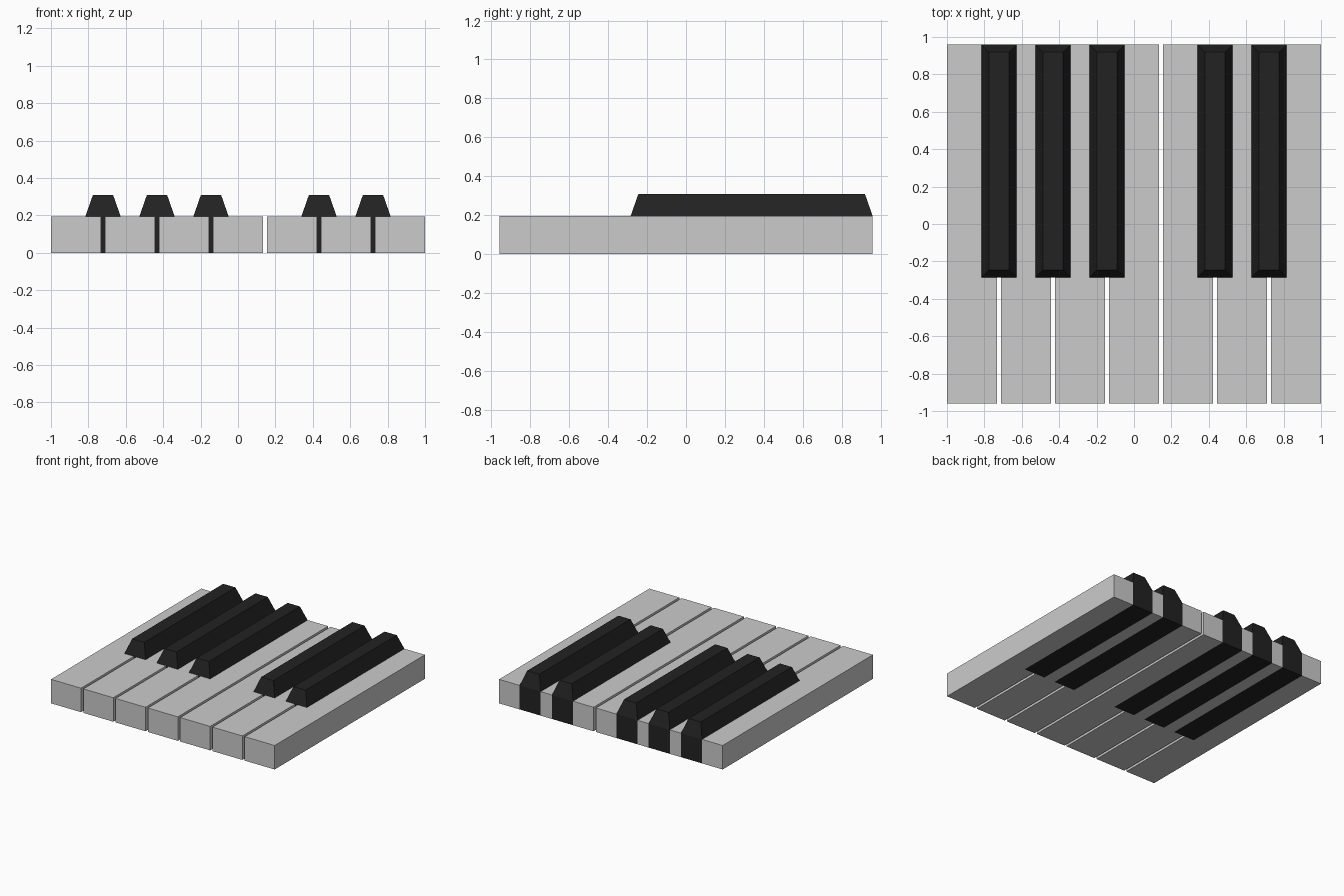
import bpy, bmesh

if "Cube" in bpy.data.objects:
    bpy.data.objects.remove(bpy.data.objects["Cube"])

GAP = 0.021
PITCH = (2 + GAP) / 7
DEPTH = 0.96          # half depth of the keyboard
WHITE_TOP = 0.194
BLACK_TOP = 0.308
BLACK_HALF = 0.0945   # half width of a black key
BLACK_FRONT = -0.285
INSET = 0.04
BLACK_SLOTS = (1, 2, 3, 5, 6)   # gaps that carry a black key

black = bpy.data.materials.new("black")
black.diffuse_color = (0.016, 0.016, 0.016, 1)
black.use_nodes = True
black.node_tree.nodes["Principled BSDF"].inputs["Base Color"].default_value = black.diffuse_color


def gap_x(i):
    return -1 + i * PITCH - GAP / 2


def finish(name, bm, mat=None):
    bmesh.ops.recalc_face_normals(bm, faces=bm.faces)
    mesh = bpy.data.meshes.new(name)
    bm.to_mesh(mesh)
    bm.free()
    if mat:
        mesh.materials.append(mat)
    bpy.context.collection.objects.link(bpy.data.objects.new(name, mesh))


def loft(name, rings, mat=None):
    """Close a stack of equal-length point rings into a solid."""
    bm = bmesh.new()
    loops = [[bm.verts.new(p) for p in ring] for ring in rings]
    n = len(loops[0])
    for a, b in zip(loops, loops[1:]):
        for i in range(n):
            j = (i + 1) % n
            bm.faces.new((a[i], a[j], b[j], b[i]))
    bm.faces.new(loops[0])
    bm.faces.new(loops[-1])
    finish(name, bm, mat)


# White keys, notched where a black key sits beside them
for k in range(7):
    x0 = -1 + k * PITCH
    x1 = x0 + PITCH - GAP
    outline = [(x0, -DEPTH), (x1, -DEPTH)]
    if k + 1 in BLACK_SLOTS:
        n = gap_x(k + 1) - BLACK_HALF
        outline += [(x1, BLACK_FRONT), (n, BLACK_FRONT), (n, DEPTH)]
    else:
        outline += [(x1, DEPTH)]
    if k in BLACK_SLOTS:
        n = gap_x(k) + BLACK_HALF
        outline += [(n, DEPTH), (n, BLACK_FRONT), (x0, BLACK_FRONT)]
    else:
        outline += [(x0, DEPTH)]
    loft(f"white_key_{k + 1}",
         [[(x, y, z) for x, y in outline] for z in (0, WHITE_TOP)])

# Black keys: straight body down to the base, tapered top
for i in BLACK_SLOTS:
    c = gap_x(i)
    rings = []
    for z, d in ((0, 0), (WHITE_TOP, 0), (BLACK_TOP, INSET)):
        w, f, b = BLACK_HALF - d, BLACK_FRONT + d, DEPTH - d
        rings.append([(c - w, f, z), (c + w, f, z), (c + w, b, z), (c - w, b, z)])
    loft(f"black_key_{i}", rings, black)
